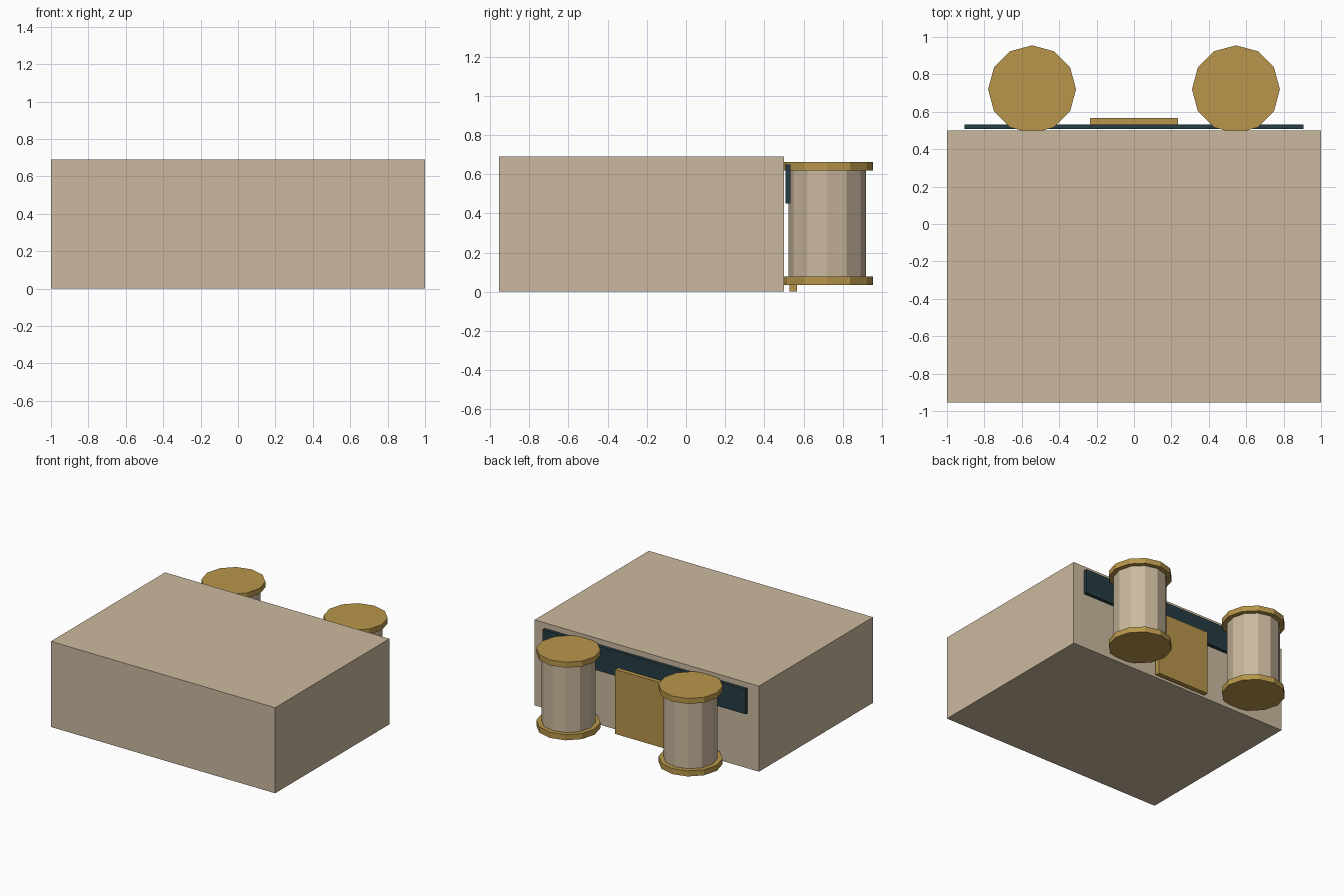
import bpy
import bmesh
from mathutils import Matrix, Vector

if "Cube" in bpy.data.objects:
    bpy.data.objects.remove(bpy.data.objects["Cube"])


def material(name, color):
    m = bpy.data.materials.new(name)
    m.diffuse_color = (*color, 1)
    m.use_nodes = True
    m.node_tree.nodes["Principled BSDF"].inputs["Base Color"].default_value = m.diffuse_color
    return m


STONE = material("sandstone", (0.60, 0.485, 0.345))
GOLD = material("ochre gold", (0.48, 0.305, 0.07))
DARK = material("dark teal", (0.019, 0.046, 0.056))


def finish(name, bm, mat):
    mesh = bpy.data.meshes.new(name)
    bm.to_mesh(mesh)
    bm.free()
    mesh.materials.append(mat)
    obj = bpy.data.objects.new(name, mesh)
    bpy.context.collection.objects.link(obj)
    return obj


def box(name, lo, hi, mat):
    lo, hi = Vector(lo), Vector(hi)
    bm = bmesh.new()
    bmesh.ops.create_cube(bm, size=1, matrix=Matrix.Translation((lo + hi) / 2)
                          @ Matrix.Diagonal((*(hi - lo), 1)))
    return finish(name, bm, mat)


def drum(name, x, y, z0, z1, radius, mat):
    bm = bmesh.new()
    bmesh.ops.create_cone(bm, cap_ends=True, segments=12, radius1=radius,
                          radius2=radius, depth=z1 - z0,
                          matrix=Matrix.Translation((x, y, (z0 + z1) / 2)))
    return finish(name, bm, mat)


# Main block
box("main_block", (-1, -0.955, 0), (1, 0.5, 0.69), STONE)

# Dark strip and door plate on the back wall
box("dark_strip", (-0.905, 0.507, 0.45), (0.905, 0.533, 0.65), DARK)
box("door_plate", (-0.235, 0.528, 0), (0.235, 0.566, 0.52), GOLD)

# Two twelve-sided columns with base and top discs
for side, x in (("left", -0.545), ("right", 0.545)):
    drum(side + "_column_shaft", x, 0.72, 0.075, 0.625, 0.198, STONE)
    drum(side + "_column_base", x, 0.72, 0.033, 0.078, 0.235, GOLD)
    drum(side + "_column_top", x, 0.72, 0.618, 0.662, 0.235, GOLD)
